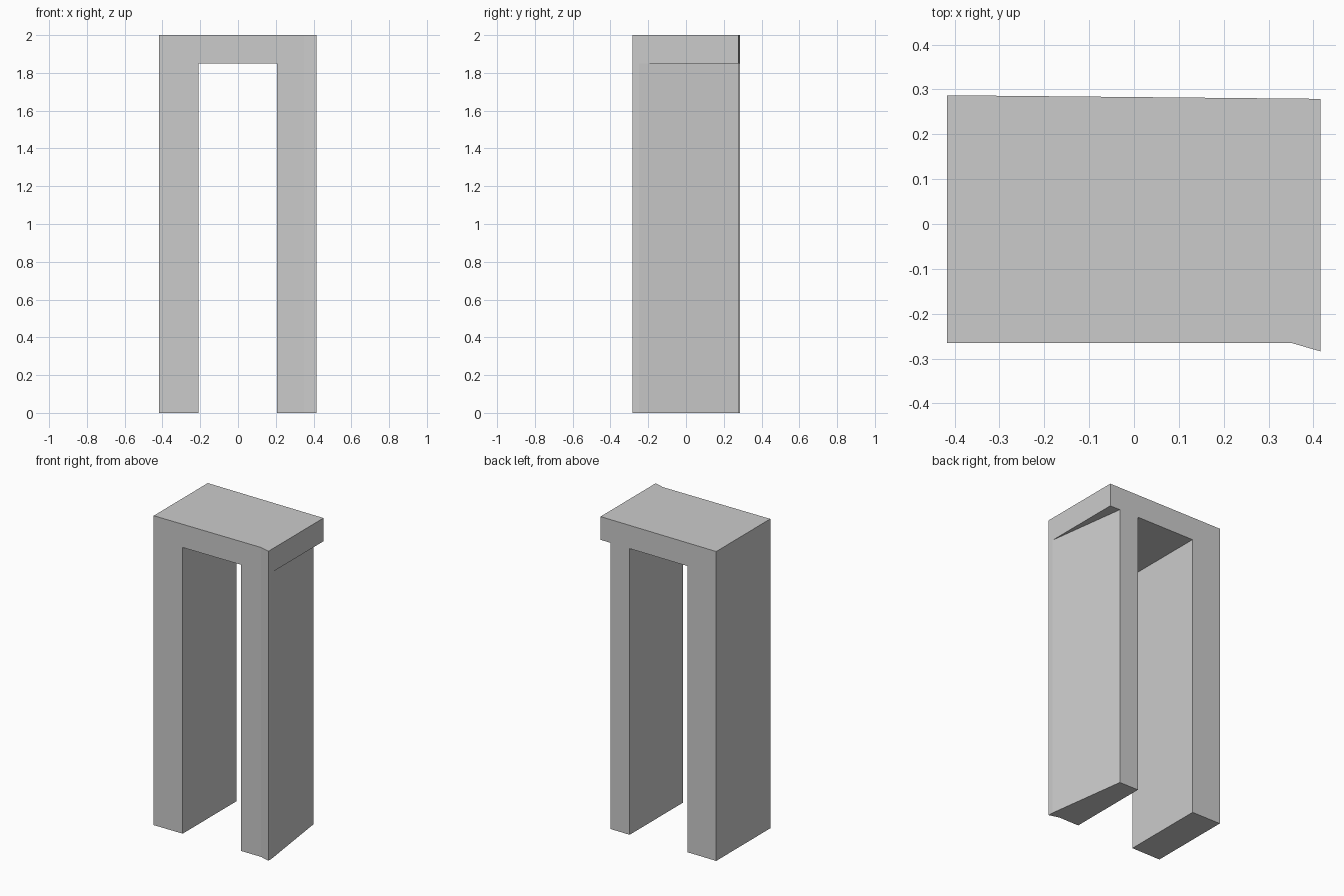
import bpy
import bmesh

if "Cube" in bpy.data.objects:
    bpy.data.objects.remove(bpy.data.objects["Cube"])


def prism(name, outline, z0, z1):
    """Extrude a plan outline between two heights."""
    bm = bmesh.new()
    face = bm.faces.new([bm.verts.new((x, y, z0)) for x, y in outline])
    top = bmesh.ops.extrude_face_region(bm, geom=[face])["geom"]
    verts = [g for g in top if isinstance(g, bmesh.types.BMVert)]
    bmesh.ops.translate(bm, verts=verts, vec=(0, 0, z1 - z0))
    bmesh.ops.recalc_face_normals(bm, faces=bm.faces)
    mesh = bpy.data.meshes.new(name)
    bm.to_mesh(mesh)
    bm.free()
    obj = bpy.data.objects.new(name, mesh)
    bpy.context.collection.objects.link(obj)
    return obj


def cut(target, cutter):
    """Subtract the cutter, apply the result and remove the cutter."""
    cutter.hide_render = True
    mod = target.modifiers.new("cut", "BOOLEAN")
    mod.operation = "DIFFERENCE"
    mod.solver = "EXACT"
    mod.object = cutter
    bpy.context.view_layer.objects.active = target
    bpy.ops.object.modifier_apply(modifier=mod.name)
    bpy.data.objects.remove(cutter)


# Solid block with the slightly skewed plan of the top slab
gateway = prism("gateway", [(-0.417, 0.287), (-0.417, -0.265), (0.35, -0.265),
                            (0.416, -0.284), (0.416, 0.279)], 0, 2)

# Passage between the two legs
cut(gateway, prism("passage_cutter", [(-0.21, -1), (0.206, -1),
                                      (0.206, 1), (-0.21, 1)], -1, 1.85))

# Tapered outer side of the right leg, leaving the slab overhanging at the back
x0, y0, slope = 0.416, -0.25, (0.343 - 0.416) / (0.279 + 0.25)
taper = [(x0 + slope * (y - y0), y) for y in (-0.6, 0.6)]
cut(gateway, prism("taper_cutter", [taper[0], (1, -0.6), (1, 0.6), taper[1]], -1, 1.85))
